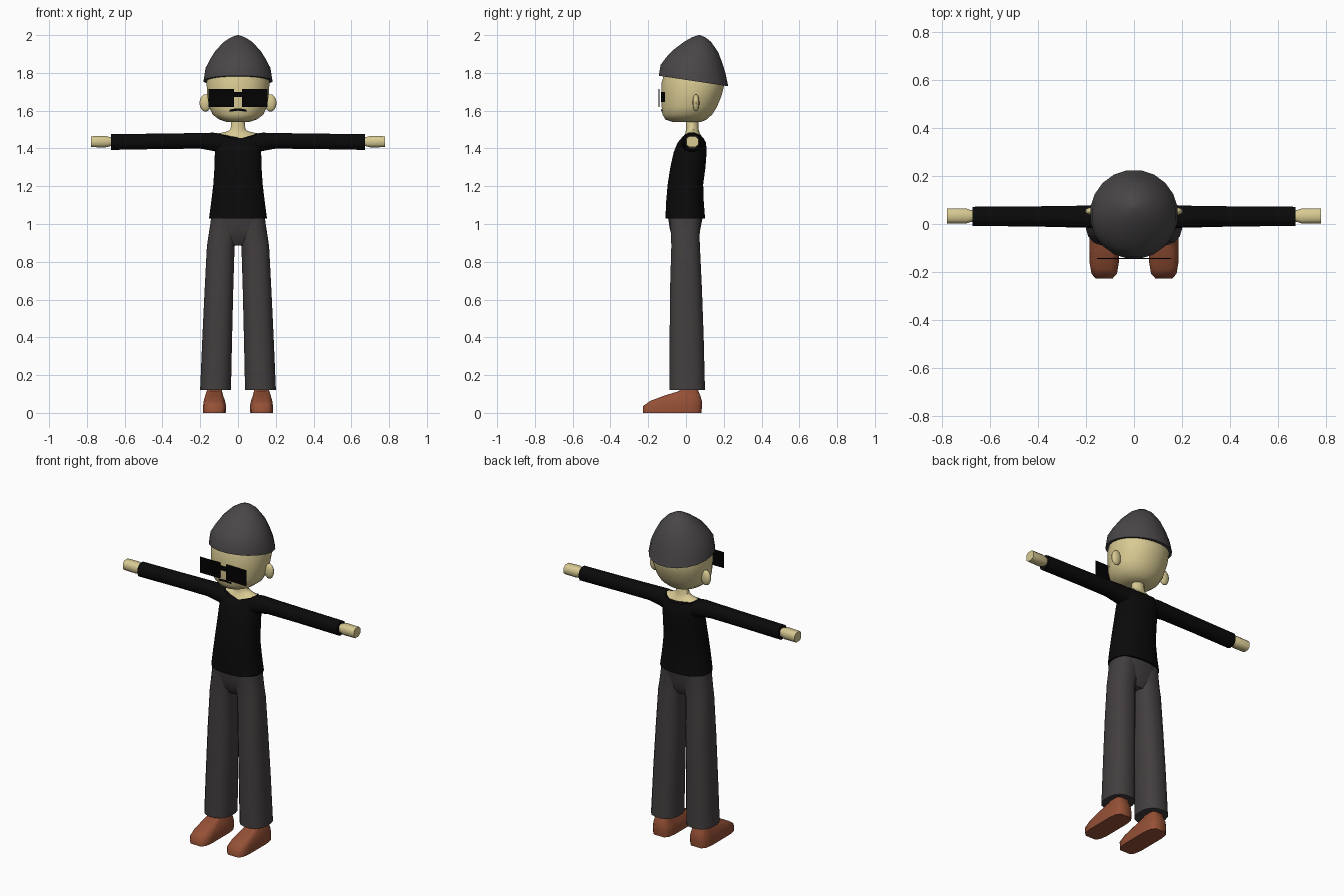
import bpy, bmesh, math
from mathutils import Vector
from mathutils.bvhtree import BVHTree


def material(name, rgb):
    m = bpy.data.materials.new(name)
    m.diffuse_color = (*rgb, 1)
    return m


SKIN = material("skin", (0.69, 0.59, 0.29))
WOOL = material("hat_grey", (0.068, 0.062, 0.064))
CLOTH = material("trouser_grey", (0.056, 0.049, 0.050))
BLACK = material("shirt_black", (0.003, 0.003, 0.003))
INK = material("glasses_black", (0.0005, 0.0005, 0.0005))
LEATHER = material("shoe_brown", (0.30, 0.080, 0.036))


def finish(name, bm, mat, mirror=False, angle=50):
    bmesh.ops.recalc_face_normals(bm, faces=bm.faces)
    me = bpy.data.meshes.new(name)
    bm.to_mesh(me)
    bm.free()
    ob = bpy.data.objects.new(name, me)
    bpy.context.collection.objects.link(ob)
    me.materials.append(mat)
    bpy.ops.object.select_all(action='DESELECT')
    ob.select_set(True)
    bpy.context.view_layer.objects.active = ob
    if angle:
        bpy.ops.object.shade_smooth_by_angle(angle=math.radians(angle))
    if mirror:
        ob.modifiers.new("mirror", 'MIRROR')
    return ob


def spow(v, p):
    return math.copysign(abs(v) ** p, v)


def loft(name, rings, mat, axis='z', n=16, power=2.0, mirror=False):
    """rings: (position, u0, u1, v0, v1[, tilt, saddle]); u,v = x,y or (axis x) y,z"""
    bm = bmesh.new()
    loops = []
    for t, u0, u1, v0, v1, *extra in rings:
        tilt, saddle = (extra + [0, 0])[:2]
        loop = []
        for i in range(n):
            a = 2 * math.pi * (i + 0.5) / n
            c, s = spow(math.cos(a), 2 / power), spow(math.sin(a), 2 / power)
            u = (u0 + u1) / 2 + c * (u1 - u0) / 2
            v = (v0 + v1) / 2 + s * (v1 - v0) / 2
            h = t + tilt * s + saddle * c * c
            loop.append(bm.verts.new((u, v, h) if axis == 'z' else (h, u, v)))
        loops.append(loop)
    for a, b in zip(loops, loops[1:]):
        for i in range(n):
            j = (i + 1) % n
            bm.faces.new((a[i], a[j], b[j], b[i]))
    bm.faces.new(loops[0])
    bm.faces.new(loops[-1])
    return finish(name, bm, mat, mirror)


# head
head = loft("head", [
    (1.540, -.060, .060, -.070, .080), (1.553, -.100, .100, -.110, .110),
    (1.580, -.136, .136, -.126, .140), (1.620, -.154, .154, -.130, .165),
    (1.680, -.164, .164, -.130, .190), (1.750, -.168, .168, -.130, .207),
    (1.800, -.155, .155, -.115, .190)], SKIN, n=24, power=2.1)

# ears
bm = bmesh.new()
bmesh.ops.create_uvsphere(bm, u_segments=12, v_segments=8, radius=1)
for v in bm.verts:
    v.co = Vector((.172 + .032 * v.co.x, .053 + .018 * v.co.y, 1.641 + .046 * v.co.z))
finish("ears", bm, SKIN, mirror=True)

# pointed knitted hat with a rim sloping down to the back
loft("hat", [
    (1.757, -.184, .184, -.146, .226, -.028), (1.822, -.174, .174, -.137, .210, -.020),
    (1.870, -.150, .150, -.107, .192, -.012), (1.915, -.122, .122, -.070, .172, -.006),
    (1.965, -.075, .075, -.010, .133), (1.988, -.038, .038, .030, .103),
    (2.000, -.004, .004, .066, .074)], WOOL, n=20)

# glasses: one thin plate, outlined as half and mirrored
outline = [(0, 1.672), (.02, 1.672), (.02, 1.62), (.155, 1.62),
           (.155, 1.715), (.02, 1.715), (.02, 1.698), (0, 1.698)]
bm = bmesh.new()
face = bm.faces.new([bm.verts.new((x, -.146, z)) for x, z in outline])
ext = bmesh.ops.extrude_face_region(bm, geom=[face])
for v in ext["geom"]:
    if isinstance(v, bmesh.types.BMVert):
        v.co.y += .005
finish("glasses", bm, INK, mirror=True, angle=0)

# eyes and moustache laid on the face
tree = BVHTree.FromPolygons([v.co for v in head.data.vertices],
                            [p.vertices for p in head.data.polygons])


def face_patch(name, x0, x1, low, high, steps=8):
    bm = bmesh.new()
    cols = []
    for i in range(steps + 1):
        f = i / steps
        x = x0 + (x1 - x0) * f
        col = []
        for k in range(4):
            z = low(f) + (high(f) - low(f)) * k / 3
            hit = tree.ray_cast(Vector((x, -1, z)), Vector((0, 1, 0)))[0]
            col.append(bm.verts.new((x, hit.y - .004, z)))
        cols.append(col)
    for a, b in zip(cols, cols[1:]):
        for k in range(3):
            bm.faces.new((a[k], b[k], b[k + 1], a[k + 1]))
    finish(name, bm, INK, mirror=True)


face_patch("eyes", .028, .085, lambda f: 1.645, lambda f: 1.70)
face_patch("moustache", 0, .045, lambda f: 1.600 - .006 * f, lambda f: 1.612 - .008 * f * f)

# neck spreading into the collar opening
loft("neck", [
    (1.452, -.100, .100, -.022, .090, 0, .030), (1.478, -.060, .060, -.005, .075, 0, .012),
    (1.500, -.040, .040, .000, .067), (1.560, -.035, .035, .000, .065)], SKIN)

# shirt body and sleeves
loft("shirt", [
    (1.030, -.155, .155, -.110, .102), (1.120, -.143, .143, -.106, .095),
    (1.210, -.132, .132, -.098, .092), (1.300, -.126, .126, -.084, .104),
    (1.380, -.124, .124, -.066, .110), (1.430, -.122, .122, -.046, .107),
    (1.452, -.103, .103, -.026, .094, 0, .030)], BLACK, n=20, power=2.3)
loft("sleeves", [
    (.070, -.030, .090, 1.370, 1.476), (.130, -.022, .084, 1.385, 1.485),
    (.200, -.017, .078, 1.398, 1.483), (.400, -.012, .075, 1.396, 1.480),
    (.672, -.009, .073, 1.391, 1.477)], BLACK, axis='x', n=12, power=2.3, mirror=True)

# mitten hands
loft("hands", [
    (.660, .010, .057, 1.412, 1.460), (.680, .007, .060, 1.410, 1.462),
    (.700, .000, .067, 1.404, 1.468), (.778, .001, .067, 1.405, 1.466)],
    SKIN, axis='x', n=8, power=2.8, mirror=True)

# trousers: pelvis and two flared legs
loft("pelvis", [
    (.885, -.110, .110, -.045, .045), (.920, -.148, .148, -.070, .065),
    (.970, -.152, .152, -.086, .076), (1.040, -.143, .143, -.097, .090)],
    CLOTH, n=20, power=2.4)
loft("legs", [
    (.120, .036, .202, -.090, .102), (.400, .030, .190, -.088, .095),
    (.650, .024, .178, -.086, .086), (.880, .017, .166, -.079, .075),
    (.930, .002, .159, -.080, .073), (1.030, .002, .143, -.088, .078)],
    CLOTH, n=16, power=2.4, mirror=True)

# shoes
loft("shoes", [
    (.000, .064, .186, -.230, .084), (.036, .062, .186, -.230, .087),
    (.064, .068, .182, -.190, .086), (.092, .078, .174, -.115, .077),
    (.116, .084, .166, -.035, .066), (.150, .086, .164, -.025, .062)],
    LEATHER, n=12, power=4.5, mirror=True)
